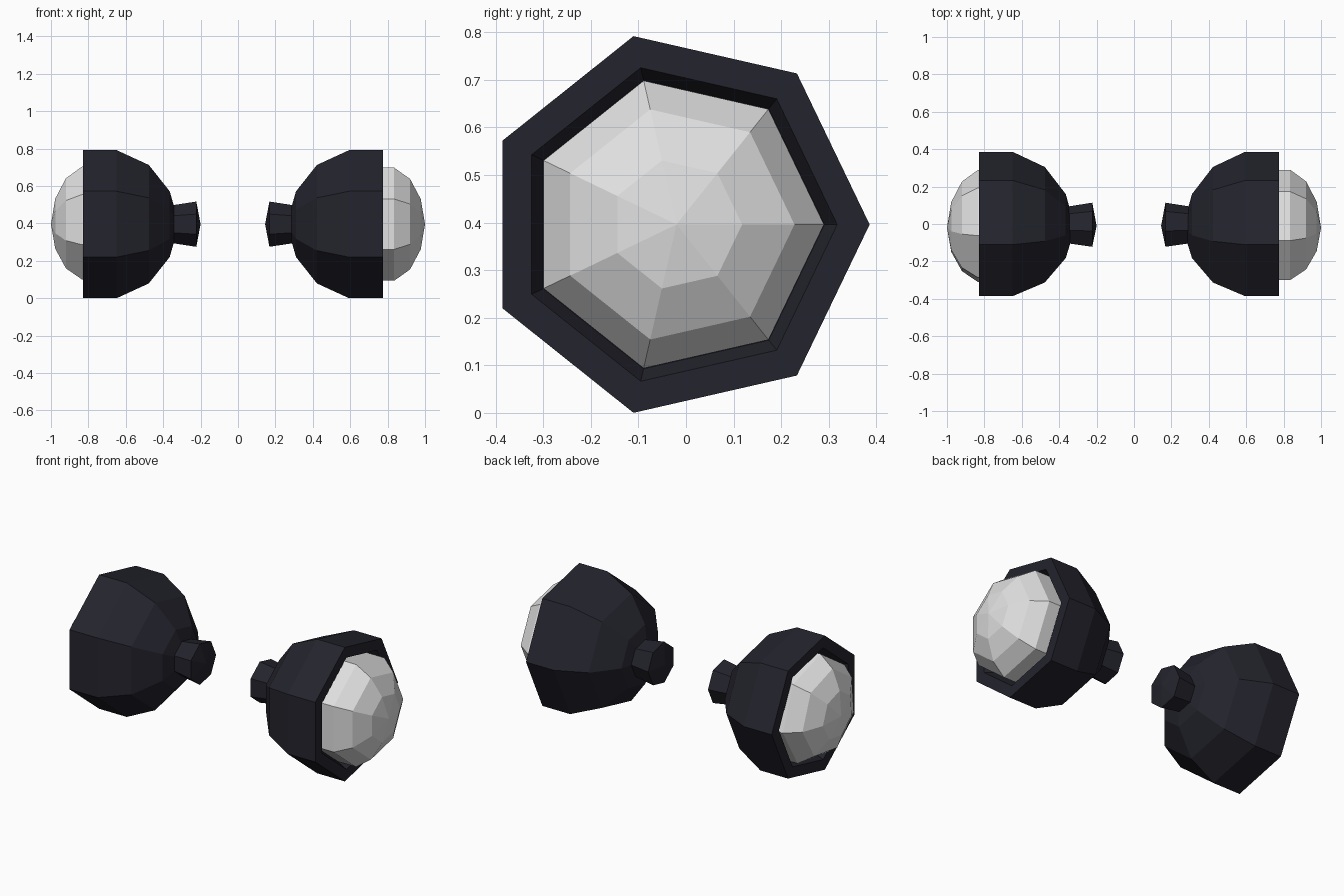
import bpy, bmesh, math

if "Cube" in bpy.data.objects:
    bpy.data.objects.remove(bpy.data.objects["Cube"])

CY, CZ, N = -0.02, 0.396, 7   # lamp axis and number of sides


def mat(name, col):
    m = bpy.data.materials.new(name)
    m.diffuse_color = (*col, 1)
    m.use_nodes = True
    m.node_tree.nodes["Principled BSDF"].inputs["Base Color"].default_value = m.diffuse_color
    return m


DARK = mat("dark_navy", (0.017, 0.017, 0.026))
WHITE = mat("lens_white", (0.75, 0.75, 0.75))


def lathe(name, profile, material, side=1, shift=0.0, turn=0.0, cy=CY):
    """Seven-sided lathe along x; profile holds (x, radius), side mirrors it."""
    bm = bmesh.new()
    rings = []
    for x, r in profile:
        px = side * x + shift
        if r == 0:
            rings.append([bm.verts.new((px, cy, CZ))] * N)
            continue
        ring = []
        for i in range(N):
            a = 2 * math.pi * i / N + math.radians(turn)
            ring.append(bm.verts.new((px, cy + r * math.cos(a), CZ + r * math.sin(a))))
        rings.append(ring)
    for a, b in zip(rings, rings[1:]):
        for i in range(N):
            j = (i + 1) % N
            quad = list(dict.fromkeys((a[i], a[j], b[j], b[i])))
            bm.faces.new(quad)
    bmesh.ops.recalc_face_normals(bm, faces=bm.faces)
    me = bpy.data.meshes.new(name)
    bm.to_mesh(me)
    bm.free()
    me.materials.append(material)
    ob = bpy.data.objects.new(name, me)
    bpy.context.collection.objects.link(ob)
    return ob


# housing: domed back, straight rim, tapered recess for the lens
HOUSING = [(0.26, 0), (0.31, 0.18), (0.422, 0.325), (0.594, 0.406),
           (0.775, 0.406), (0.775, 0.338), (0.715, 0.311), (0.715, 0)]
# mounting stub: flares towards a shallow pointed end
STUB = [(0.145, 0), (0.168, 0.124), (0.295, 0.104), (0.295, 0)]
# lens: short wall and faceted dome
LENS = [(0.70, 0), (0.70, 0.31), (0.835, 0.31), (0.92, 0.248), (0.977, 0.138), (1.0, 0)]

# the left housing sits slightly further out; its lens is turned a little
for label, side, shift, turn in (("right", 1, 0, 0), ("left", -1, -0.055, -5)):
    lathe(label + "_lamp_housing", HOUSING, DARK, side, shift)
    lathe(label + "_mounting_stub", STUB, DARK, side, shift, cy=-0.01)
    lathe(label + "_lens", LENS, WHITE, side, 0, turn)
